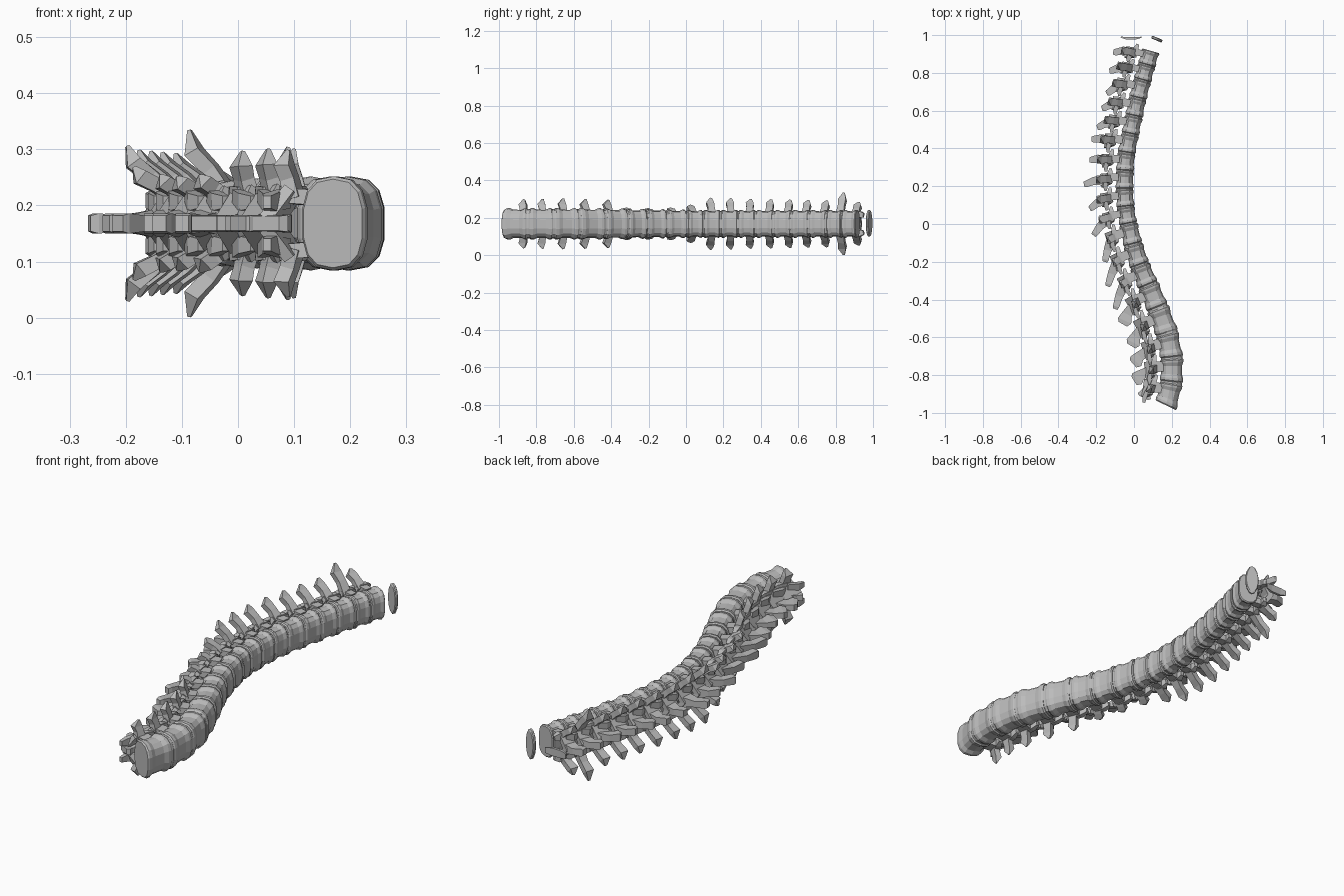
import bpy, bmesh, math
from mathutils import Vector

if "Cube" in bpy.data.objects:
    bpy.data.objects.remove(bpy.data.objects["Cube"])

MID_Z = 0.168
Z = Vector((0, 0, 1))

bone = bpy.data.materials.new("bone_grey")
bone.use_nodes = True
GREY = (0.5, 0.5, 0.5, 1)
bone.diffuse_color = GREY
bone.node_tree.nodes["Principled BSDF"].inputs["Base Color"].default_value = GREY

# Column curve: joints between vertebrae from the lower end to the upper end
JOINT_Y = [-.965, -.84, -.71, -.58, -.445, -.325, -.22, -.11, 0, .09,
           .185, .28, .375, .475, .57, .665, .76, .84, .92]
JOINT_X = [.168, .198, .2, .175, .125, .075, .03, -.005, -.03, -.045,
           -.05, -.048, -.04, -.02, 0, .02, .045, .067, .09]
# Tips of the rear spines and reach of the side processes, same order
TIP_X = [.05, 0, -.005, -.015, -.06, -.1, -.14, -.155, -.215,
         -.235, -.265, -.235, -.225, -.195, -.17, -.145, -.13, -.11]
TIP_Y = [-.92, -.83, -.74, -.645, -.53, -.45, -.33, -.2, -.06,
         .08, .21, .34, .45, .51, .61, .69, .81, .91]
REACH = [.13, .132, .135, .132, .128, .085, .082, .085, .1,
         .138, .136, .132, .13, .128, .126, .124, .166, .115]
joints = [Vector((x, y, MID_Z)) for x, y in zip(JOINT_X, JOINT_Y)]
COUNT = len(joints) - 1


def tangent(i):
    if i == 0:
        return Vector((.45, .89, 0)).normalized()
    return (joints[min(i + 1, COUNT)] - joints[i - 1]).normalized()


def frame(i, t):
    """Centre, axis and rearward direction at fraction t of vertebra i."""
    centre = joints[i].lerp(joints[i + 1], t)
    axis = tangent(i).lerp(tangent(i + 1), t).normalized()
    return centre, axis, Vector((-axis.y, axis.x, 0))


def loft(bm, rings):
    rows = [[bm.verts.new(p) for p in ring] for ring in rings]
    n = len(rows[0])
    for low, high in zip(rows, rows[1:]):
        for k in range(n):
            bm.faces.new((low[k], low[(k + 1) % n], high[(k + 1) % n], high[k]))
    bm.faces.new(rows[0][::-1])
    bm.faces.new(rows[-1])


def strut(bm, points, sizes, ref):
    """Tapered bar of rectangular section; first half size lies along ref."""
    rings = []
    for k, (p, (w, h)) in enumerate(zip(points, sizes)):
        d = (points[min(k + 1, len(points) - 1)] - points[max(k - 1, 0)]).normalized()
        u = (ref - d * ref.dot(d)).normalized()
        v = d.cross(u)
        rings.append([p + u * w * a + v * h * b
                      for a, b in ((1, 1), (-1, 1), (-1, -1), (1, -1))])
    loft(bm, rings)


def oval(centre, u, v, ru, rv, power=.75, sides=14):
    ring = []
    for k in range(sides):
        a = 2 * math.pi * (k + .5) / sides
        c, s = math.cos(a), math.sin(a)
        ring.append(centre + u * ru * math.copysign(abs(c) ** power, c)
                    + v * rv * math.copysign(abs(s) ** power, s))
    return ring


def finish(bm, name):
    bmesh.ops.recalc_face_normals(bm, faces=bm.faces)
    mesh = bpy.data.meshes.new(name)
    bm.to_mesh(mesh)
    bm.free()
    mesh.materials.append(bone)
    obj = bpy.data.objects.new(name, mesh)
    bpy.context.collection.objects.link(obj)
    return obj


def radii(i):
    big = max(0, min(1, (8 - i) / 5))
    return .049 + .014 * big, .075 + .009 * big


def vertebra(i):
    bm = bmesh.new()
    lumbar = i < 5
    depth, width = radii(i)
    length = (joints[i + 1] - joints[i]).length

    # Waisted body with flared rims
    rings = []
    for t, f in ((.04, .94), (.09, 1), (.2, 1), (.34, .9), (.68, .89), (.82, .99), (.91, 1), (.96, .94)):
        c, axis, rear = frame(i, t)
        rings.append(oval(c, rear, Z, depth * f, width * f))
    loft(bm, rings)

    c, axis, rear = frame(i, .5)

    def at(a, p, s):
        return c + axis * a * length + rear * p + Z * s

    # Rear spine, running from the arch to its tip
    tip = Vector((TIP_X[i], TIP_Y[i], MID_Z))
    root = at(-.02, depth + .05, 0)
    mid = root.lerp(tip, .55) + axis * .008
    if lumbar:
        sizes = [(.024, .016), (.027, .011), (.038, .015), (.026, .013)]
        path = [root, mid, root.lerp(tip, .82), tip]
    else:
        sizes = [(.03, .024), (.021, .014), (.017, .018), (.013, .014)]
        path = [root, mid, root.lerp(tip, .9), tip]
    strut(bm, path, sizes, axis)

    for side in (1, -1):
        # Pedicle joining body and arch
        strut(bm, [at(.15, depth * .7, side * .046), at(.12, depth + .04, side * .05)],
              [(length * .2, .014), (length * .22, .013)], axis)
        # Sloping plate closing the arch
        strut(bm, [at(.08, depth + .03, side * .056), at(-.05, depth + .068, 0)],
              [(length * .3, .01), (length * .38, .012)], axis)
        # Upper and lower joint processes
        strut(bm, [at(0, depth + .036, side * .05), at(.38, depth + .03, side * .05),
                   at(.62, depth + .026, side * .046)],
              [(.015, .012), (.017, .013), (.011, .007)], Z)
        strut(bm, [at(.05, depth + .044, side * .044), at(-.35, depth + .054, side * .038),
                   at(-.62, depth + .05, side * .038)],
              [(.017, .012), (.016, .012), (.011, .007)], Z)
        # Side process, ending in a point
        reach = REACH[i]
        back = .036 if lumbar else .1
        if reach < .09:
            back = .07
        strut(bm, [at(.05, depth + .025, side * .045),
                   at(.04, depth + .02 + back * .4, side * (.045 + (reach - .045) * .42)),
                   at(.0, depth + .015 + back * .75, side * (.045 + (reach - .045) * .68)),
                   at(.06, depth + back, side * reach)],
              [(.022, .014), (.018, .013), (.021, .014), (.005, .003)], axis)
    kind = "lumbar" if lumbar else "thoracic"
    finish(bm, f"{kind}_vertebra_{i + 1}")


def disc(i):
    # Thin cushion between neighbouring bodies
    bm = bmesh.new()
    depth, width = radii(i)
    rings = []
    for j, t in ((i - 1, .95), (i, .05)):
        c, axis, rear = frame(j, t)
        rings.append(oval(c, rear, Z, depth * .93, width * .93))
    loft(bm, rings)
    finish(bm, f"disc_{i}")


for index in range(COUNT):
    vertebra(index)
    if index:
        disc(index)

# Loose oval plate beyond the upper end
bm = bmesh.new()
across = Vector((.92, -.38, 0))
normal = Vector((.38, .92, 0))
plate_centre = Vector((.121, .979, MID_Z + .003))
loft(bm, [oval(plate_centre + normal * o, across, Z, .031 * f, .072 * f, 1)
          for o, f in ((-.008, .9), (-.004, 1), (.004, 1), (.008, .9))])
finish(bm, "end_plate")

# Loose curved sliver behind the plate
bm = bmesh.new()
strut(bm, [Vector((x, y, MID_Z)) for x, y in ((-.07, .99), (-.04, .983), (.01, .983), (.04, .989))],
      [(.003, .012), (.006, .018), (.006, .018), (.003, .012)], Vector((0, 1, 0)))
finish(bm, "end_sliver")
